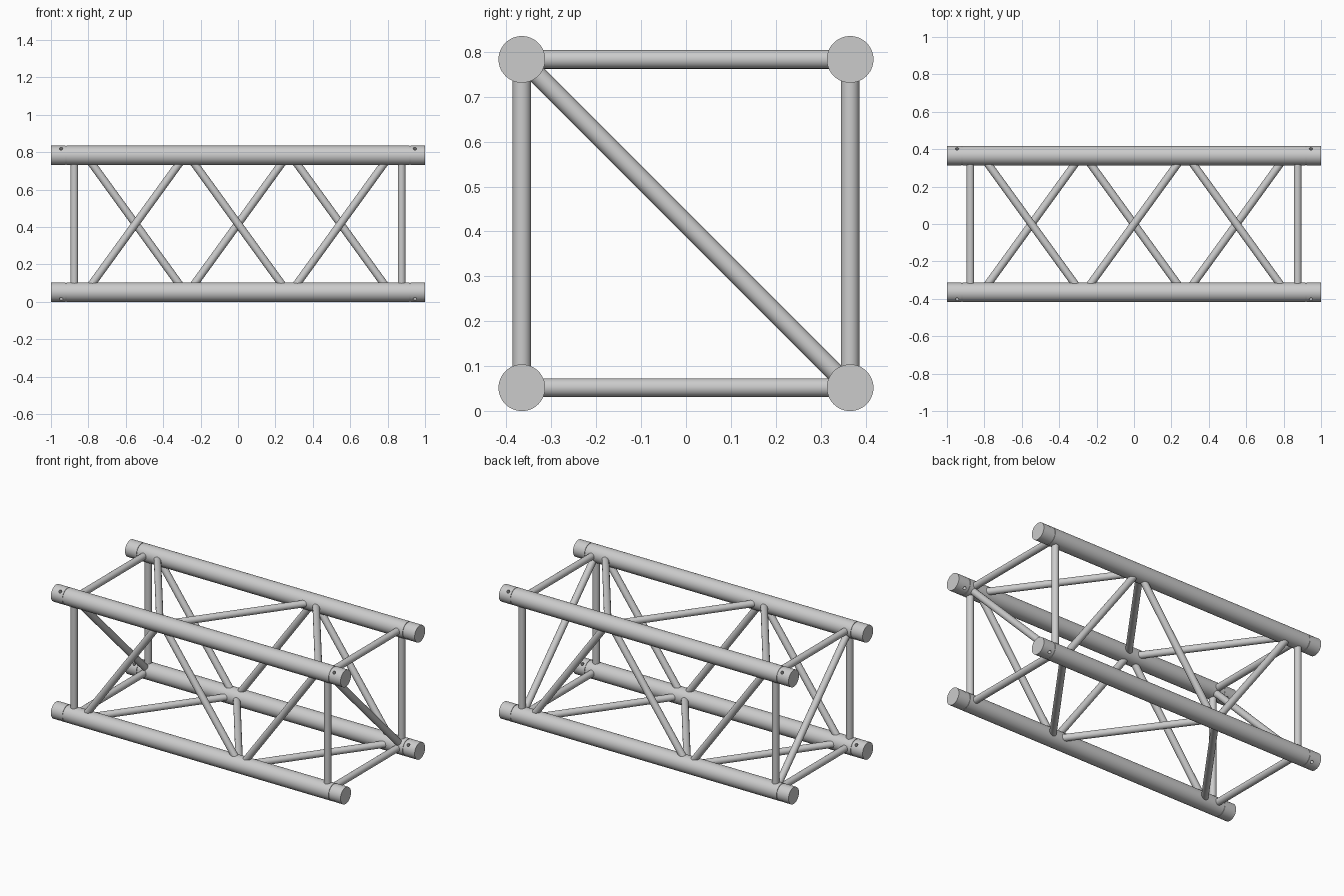
import bpy, bmesh, math
from mathutils import Vector

if "Cube" in bpy.data.objects:
    bpy.data.objects.remove(bpy.data.objects["Cube"])

R = 0.052              # chord radius
r = 0.0208             # brace radius
H = 0.3655             # half spacing of the chord axes
ZC = H + R             # height of the truss axis
SEAM = 0.919           # joint between chord and end sleeve

metal = bpy.data.materials.new("light grey aluminium")
metal.diffuse_color = (0.6, 0.6, 0.6, 1)
metal.use_nodes = True
metal.node_tree.nodes["Principled BSDF"].inputs["Base Color"].default_value = metal.diffuse_color


def add_tube(bm, a, b, rad, seg):
    a, b = Vector(a), Vector(b)
    d = b - a
    m = d.to_track_quat('Z', 'Y').to_matrix().to_4x4()
    m.translation = (a + b) / 2
    bmesh.ops.create_cone(bm, cap_ends=True, segments=seg, radius1=rad,
                          radius2=rad, depth=d.length, matrix=m)


def make(name, tubes, seg=32):
    """One object out of a list of (start, end, radius) tubes."""
    bm = bmesh.new()
    for a, b, rad in tubes:
        add_tube(bm, a, b, rad, seg)
    me = bpy.data.meshes.new(name)
    bm.to_mesh(me)
    bm.free()
    me.materials.append(metal)
    ob = bpy.data.objects.new(name, me)
    bpy.context.collection.objects.link(ob)
    return ob


def activate(ob):
    bpy.ops.object.select_all(action='DESELECT')
    ob.select_set(True)
    bpy.context.view_layer.objects.active = ob


def smooth(ob):
    activate(ob)
    bpy.ops.object.shade_smooth_by_angle(angle=math.radians(35))


def brace(name, a, b, trim=0.03):
    """Brace between two chord axes, its ends sunk into the chords."""
    a, b = Vector(a), Vector(b)
    d = (b - a).normalized() * trim
    smooth(make(name, [(a + d, b - d, r)], 24))


# Chords with a thin joint groove, and end sleeves with a pin hole
for sy, ny in ((-1, "front"), (1, "back")):
    for sz, nz in ((-1, "bottom"), (1, "top")):
        y, z = sy * H, ZC + sz * H
        e = SEAM - 0.002
        smooth(make(f"chord_{nz}_{ny}",
                    [((-e, y, z), (e, y, z), R),
                     ((-SEAM - 0.01, y, z), (SEAM + 0.01, y, z), R - 0.003)], 48))
        for sx, nx in ((-1, "left"), (1, "right")):
            sleeve = make(f"sleeve_{nz}_{ny}_{nx}",
                          [((sx * (SEAM + 0.002), y, z), (sx, y, z), R)], 48)
            o = Vector((0, sy, sz)).normalized() * 0.08
            c = Vector((sx * 0.946, y, z))
            cutter = make("pin_hole_cutter", [(c - o, c + o, 0.0095)], 16)
            cutter.hide_render = True
            mod = sleeve.modifiers.new("pin_hole", 'BOOLEAN')
            mod.operation = 'DIFFERENCE'
            mod.solver = 'EXACT'
            mod.object = cutter
            activate(sleeve)
            bpy.ops.object.modifier_apply(modifier=mod.name)
            bpy.data.objects.remove(cutter)
            smooth(sleeve)

# End frames: square of struts plus one diagonal
top, bot = ZC + H, ZC - H
for x, n in ((-0.875, "left"), (0.875, "right")):
    brace(f"end_post_front_{n}", (x, -H, bot), (x, -H, top))
    brace(f"end_post_back_{n}", (x, H, bot), (x, H, top))
    brace(f"end_strut_top_{n}", (x, -H, top), (x, H, top))
    brace(f"end_strut_bottom_{n}", (x, -H, bot), (x, H, bot))
    brace(f"end_diagonal_{n}", (x, -H, top), (x, H, bot), 0.045)

# Zigzag diagonals on the four long faces, opposite faces mirrored
W = 0.265
for i, cx in enumerate((-0.548, 0, 0.548)):
    s = 1 if i % 2 == 0 else -1
    x0, x1 = cx - W, cx + W
    brace(f"diagonal_front_{i + 1}", (x0, -H, ZC - s * H), (x1, -H, ZC + s * H))
    brace(f"diagonal_back_{i + 1}", (x0, H, ZC + s * H), (x1, H, ZC - s * H))
    brace(f"diagonal_top_{i + 1}", (x0, s * H, top), (x1, -s * H, top))
    brace(f"diagonal_bottom_{i + 1}", (x0, -s * H, bot), (x1, s * H, bot))
